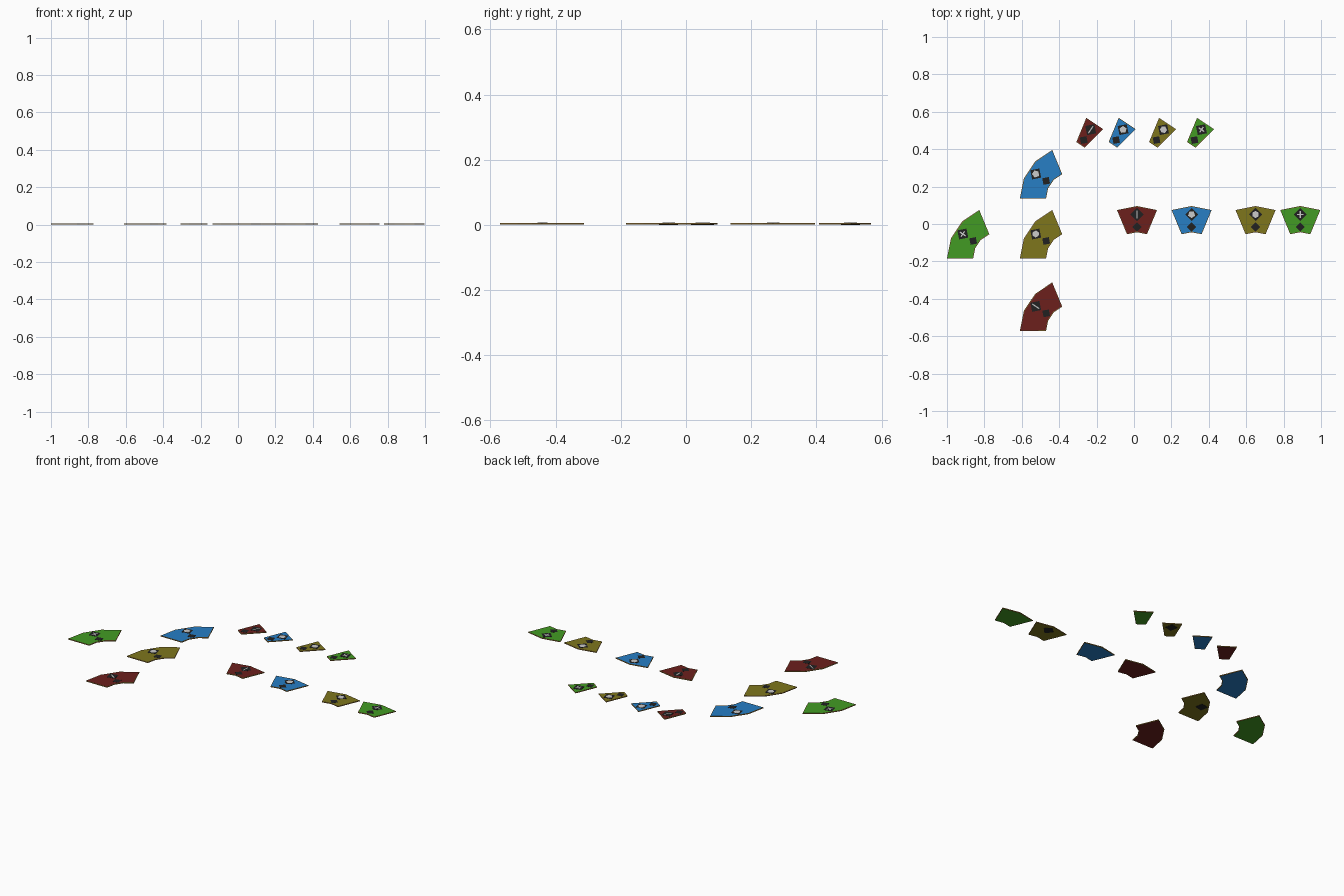
import bpy, bmesh
from math import radians, sin, cos, pi
from mathutils import Matrix, Vector

if "Cube" in bpy.data.objects:
    bpy.data.objects.remove(bpy.data.objects["Cube"])

R_IN, R_OUT = 0.14, 0.28          # shared ring radii of every curved tile
Z_BOT, Z_TOP = 0.001, 0.006       # tile thickness


def material(name, r, g, b):
    m = bpy.data.materials.new(name)
    m.diffuse_color = (r, g, b, 1)
    m.use_nodes = True
    m.node_tree.nodes["Principled BSDF"].inputs["Base Color"].default_value = m.diffuse_color
    return m


COLOURS = {
    "red": material("red", 0.15, 0.014, 0.012),
    "blue": material("blue", 0.02, 0.21, 0.56),
    "yellow": material("olive_yellow", 0.21, 0.18, 0.012),
    "green": material("green", 0.055, 0.33, 0.017),
}
EDGE = material("tan_edge", 0.33, 0.19, 0.04)
BLACK = material("black", 0.015, 0.015, 0.015)
LIGHT = material("light_grey", 0.6, 0.6, 0.6)


def prism(name, outline, z0, z1, mats, matrix, rim=0):
    """Extrude a flat outline; with a rim, the border takes the second material."""
    bm = bmesh.new()
    face = bm.faces.new([bm.verts.new((x, y, z0)) for x, y in outline])
    ext = bmesh.ops.extrude_face_region(bm, geom=[face])["geom"]
    bmesh.ops.translate(bm, vec=(0, 0, z1 - z0),
                        verts=[v for v in ext if isinstance(v, bmesh.types.BMVert)])
    bmesh.ops.recalc_face_normals(bm, faces=bm.faces)
    if rim:
        caps = [f for f in bm.faces if abs(f.normal.z) > 0.9]
        for f in bm.faces:
            f.material_index = 1
        bmesh.ops.inset_individual(bm, faces=caps, thickness=rim)
        for f in caps:
            f.material_index = 0
    mesh = bpy.data.meshes.new(name)
    bm.to_mesh(mesh)
    bm.free()
    for m in mats:
        mesh.materials.append(m)
    ob = bpy.data.objects.new(name, mesh)
    ob.matrix_world = matrix
    bpy.context.collection.objects.link(ob)
    return ob


def polygon(n, r, start=0.0):
    return [(r * cos(start + 2 * pi * i / n), r * sin(start + 2 * pi * i / n)) for i in range(n)]


def plus(a, w):
    return [(a, -w), (a, w), (w, w), (w, a), (-w, a), (-w, w),
            (-a, w), (-a, -w), (-w, -w), (-w, -a), (w, -a), (w, -w)]


# Symbols, drawn with +x pointing outward along the tile's radius
SYMBOLS = {
    "red": [(-0.022, -0.003), (0.022, -0.003), (0.022, 0.003), (-0.022, 0.003)],
    "blue": polygon(5, 0.02, pi),
    "yellow": polygon(6, 0.019),
    "green": plus(0.018, 0.0035),
}


def tile(kind, colour, x, y, segments, mid):
    """Curved tile made of 22.5 degree segments, with two square markers and a symbol."""
    place = Matrix.Translation((x, y, 0)) @ Matrix.Rotation(radians(mid), 4, "Z")
    angles = [radians(22.5 * (i - segments / 2)) for i in range(segments + 1)]
    outline = [(R_OUT * cos(a), R_OUT * sin(a)) for a in angles]
    outline += [(R_IN * cos(a), R_IN * sin(a)) for a in reversed(angles)]
    name = f"{kind}_{colour}"
    prism(name + "_tile", outline, Z_BOT, Z_TOP, [COLOURS[colour], EDGE], place, 0.004)

    # Markers: the large one passes right through the yellow tiles
    outer = place @ Matrix.Translation((0.235, 0, 0))
    inner = place @ Matrix.Translation((0.168, 0, 0))
    low = 0.0 if colour == "yellow" else Z_TOP - 0.002
    prism(name + "_large_marker", polygon(4, 0.035), low, Z_TOP + 0.0005, [BLACK], outer)
    prism(name + "_small_marker", polygon(4, 0.025), Z_TOP - 0.002, Z_TOP + 0.0005, [BLACK], inner)
    prism(name + "_symbol", SYMBOLS[colour], Z_TOP - 0.001, Z_TOP + 0.001, [LIGHT], outer)


# Medium curves: row along the right
for colour, x in (("red", 0.016), ("blue", 0.308), ("yellow", 0.65), ("green", 0.889)):
    tile("medium_curve", colour, x, -0.184, 2, 90)

# Long curves: cluster on the left
for colour, x, y in (("red", -0.33, -0.571), ("blue", -0.33, 0.137),
                     ("yellow", -0.33, -0.184), ("green", -0.72, -0.184)):
    tile("long_curve", colour, x, y, 3, 146.25)

# Short curves: row at the back
for colour, x in (("red", -0.362), ("blue", -0.189), ("yellow", 0.027), ("green", 0.23)):
    tile("short_curve", colour, x, 0.309, 1, 56.25)
